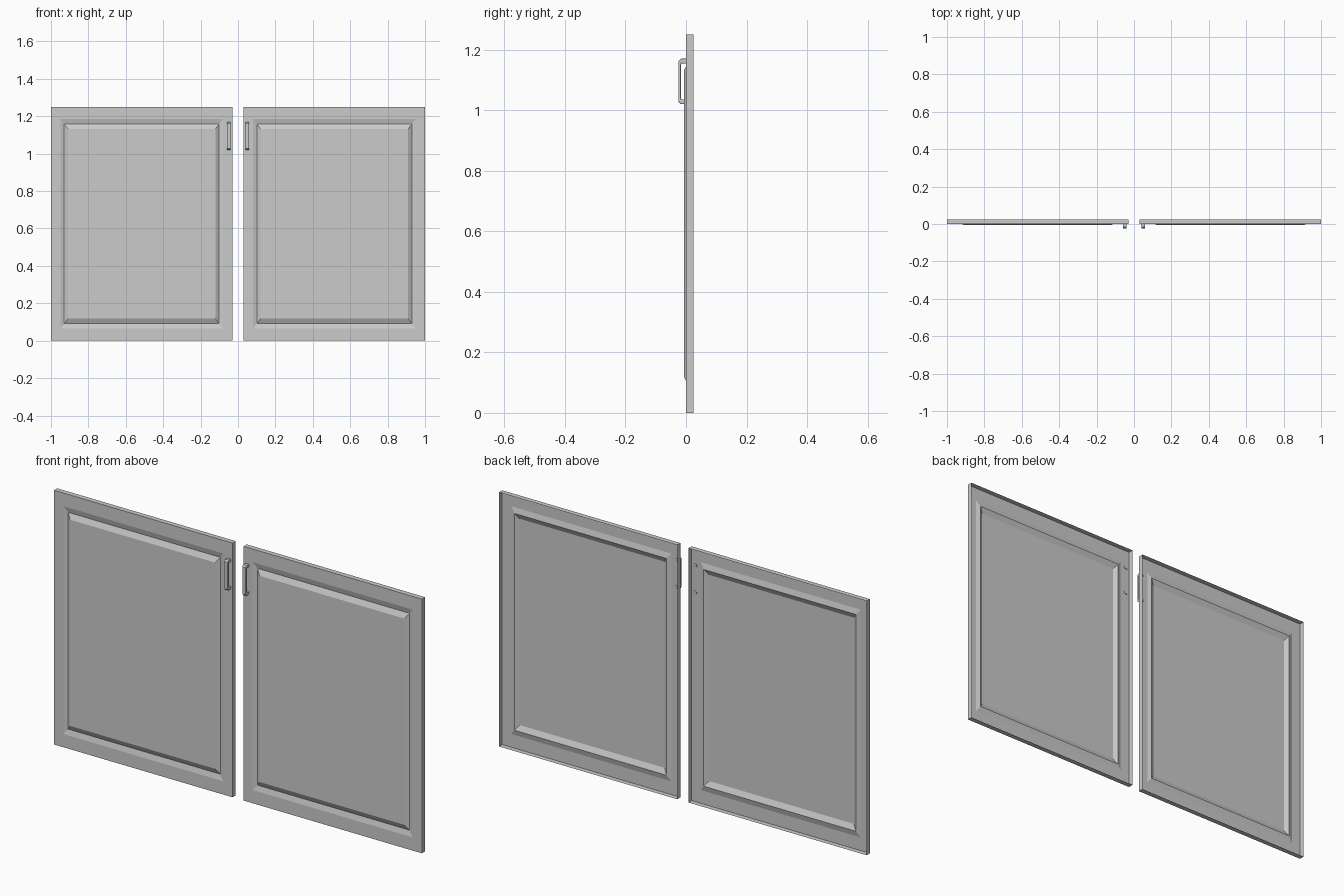
import bpy, bmesh

if "Cube" in bpy.data.objects:
    bpy.data.objects.remove(bpy.data.objects["Cube"])

X0, X1, H = 0.03, 1.0, 1.25


def finish(bm, name):
    me = bpy.data.meshes.new(name)
    bm.to_mesh(me)
    bm.free()
    ob = bpy.data.objects.new(name, me)
    bpy.context.collection.objects.link(ob)
    return ob


def mirror_x(ob):
    # one side is modelled, the other is its mirror image
    m = ob.modifiers.new("mirror", 'MIRROR')
    m.use_axis[0] = True
    m.use_mirror_merge = False


# Cabinet doors: open-backed pressed shell made of nested rectangles
# (inset in x, inset in z, depth y)
rings = [(0, 0, 0.025), (0, 0, 0.0), (0.05, 0.065, 0.0),
         (0.071, 0.092, 0.007), (0.091, 0.118, -0.006)]
bm = bmesh.new()
prev = None
for ix, iz, y in rings:
    cur = [bm.verts.new(p) for p in (
        (X0 + ix, y, iz), (X1 - ix, y, iz),
        (X1 - ix, y, H - iz), (X0 + ix, y, H - iz))]
    if prev:
        for i in range(4):
            j = (i + 1) % 4
            bm.faces.new((prev[i], prev[j], cur[j], cur[i]))
    prev = cur
bm.faces.new(prev)
mirror_x(finish(bm, "cabinet_doors"))

# Pull handles: chamfered U profile extruded across x
ZB, ZT, YF, YB = 1.02, 1.17, -0.025, 0.003
t, s, c = 0.008, 0.016, 0.008
profile = [(YB, ZB), (YF + c, ZB), (YF, ZB + c), (YF, ZT - c), (YF + c, ZT), (YB, ZT),
           (YB, ZT - s), (YF + t, ZT - s), (YF + t, ZB + s), (YB, ZB + s)]
bm = bmesh.new()
face = bm.faces.new([bm.verts.new((0.039, y, z)) for y, z in profile])
ext = bmesh.ops.extrude_face_region(bm, geom=[face])
bmesh.ops.translate(bm, vec=(0.02, 0, 0),
                    verts=[v for v in ext["geom"] if isinstance(v, bmesh.types.BMVert)])
bmesh.ops.recalc_face_normals(bm, faces=bm.faces[:])
handle = finish(bm, "pull_handles")
bev = handle.modifiers.new("rounding", 'BEVEL')
bev.width = 0.0035
bev.segments = 2
bev.limit_method = 'ANGLE'
bev.angle_limit = 1.0
mirror_x(handle)
